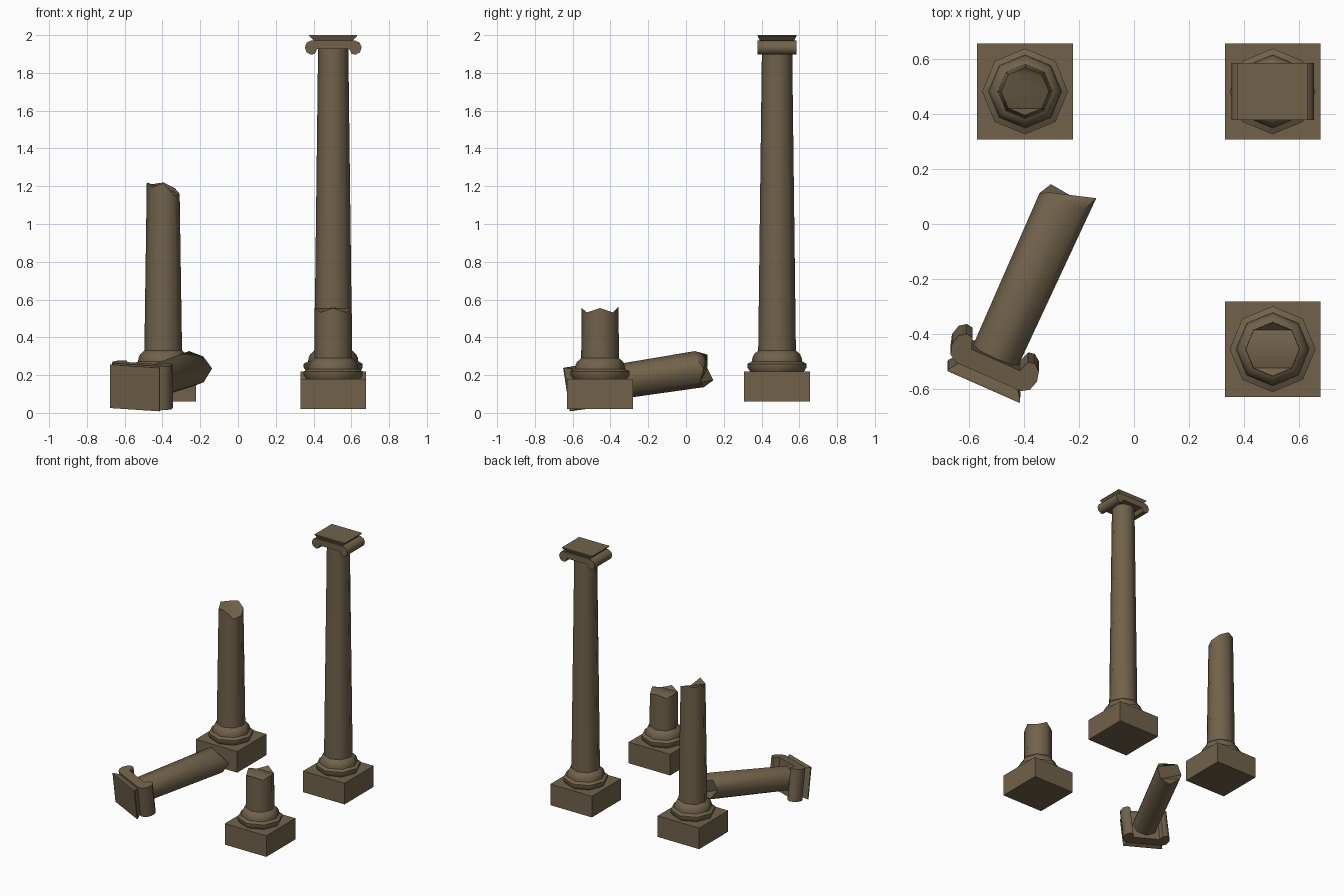
import bpy, bmesh, math
from mathutils import Matrix, Vector

if "Cube" in bpy.data.objects:
    bpy.data.objects.remove(bpy.data.objects["Cube"])

stone = bpy.data.materials.new("weathered stone")
stone.diffuse_color = (0.165, 0.123, 0.07, 1)
stone.use_nodes = True
stone.node_tree.nodes["Principled BSDF"].inputs["Base Color"].default_value = stone.diffuse_color
SIDES = 8


def finish(name, bm, matrix, smooth=True):
    bmesh.ops.recalc_face_normals(bm, faces=bm.faces)
    me = bpy.data.meshes.new(name)
    bm.to_mesh(me)
    bm.free()
    me.transform(matrix)
    me.materials.append(stone)
    ob = bpy.data.objects.new(name, me)
    bpy.context.collection.objects.link(ob)
    if smooth:
        bpy.ops.object.select_all(action='DESELECT')
        ob.select_set(True)
        bpy.context.view_layer.objects.active = ob
        bpy.ops.object.shade_smooth_by_angle(angle=math.radians(50))
    return ob


def loft(bm, rings):
    for a, b in zip(rings, rings[1:]):
        n = len(a)
        for i in range(n):
            bm.faces.new((a[i], a[(i + 1) % n], b[(i + 1) % n], b[i]))


def octagon(bm, r, heights):
    """Ring of eight points, each with its own height."""
    return [bm.verts.new((r * math.cos(i * math.tau / SIDES),
                          r * math.sin(i * math.tau / SIDES), h))
            for i, h in enumerate(heights)]


def shaft(name, r0, z0, r1, tops, matrix):
    """Tapered shaft; an uneven list of top heights makes a broken end."""
    bm = bmesh.new()
    low = octagon(bm, r0, [z0] * SIDES)
    top = octagon(bm, r1, tops)
    loft(bm, [low, top])
    bm.faces.new(low)
    # fracture: a ridge across the middle with a chip on each side
    for ids in ((0, 1, 3), (0, 3, 4), (1, 2, 3), (4, 5, 7), (4, 7, 0), (5, 6, 7)):
        bm.faces.new([top[i] for i in ids])
    return finish(name, bm, matrix)


def plinth_and_base(name, matrix):
    # square plinth
    bm = bmesh.new()
    bmesh.ops.create_cube(bm, size=1, matrix=Matrix.Translation((0, 0, 0.08))
                          @ Matrix.Diagonal((0.348, 0.348, 0.16, 1)))
    finish(name + "_plinth", bm, matrix, False)
    # moulded ring
    bm = bmesh.new()
    profile = [(.140, .155), (.156, .18), (.156, .20), (.133, .213),
               (.130, .232), (.122, .25), (.098, .272)]
    rings = [octagon(bm, r, [z] * SIDES) for r, z in profile]
    loft(bm, rings)
    bm.faces.new(rings[0])
    bm.faces.new(rings[-1])
    finish(name + "_base_moulding", bm, matrix)


def capital(name, matrix):
    """Capital hanging below its top face at local z = 0."""
    # tapered top slab
    bm = bmesh.new()
    rings = [[bm.verts.new((sx * x, sy * y, z)) for sx, sy in
              ((1, 1), (-1, 1), (-1, -1), (1, -1))]
             for x, y, z in ((.10, .09, -.032), (.127, .103, -.004), (.127, .103, 0))]
    loft(bm, rings)
    bm.faces.new(rings[0])
    bm.faces.new(rings[-1])
    finish(name + "_slab", bm, matrix, False)
    # scroll band: mirrored outline, extruded front to back
    half = [(.115, -.028), (.14, -.04), (.15, -.065), (.142, -.09),
            (.12, -.103), (.098, -.1), (.085, -.073)]
    outline = half + [(-x, z) for x, z in reversed(half)]
    bm = bmesh.new()
    rings = [[bm.verts.new((x, y, z)) for x, z in outline] for y in (-.104, .104)]
    loft(bm, rings)
    bm.faces.new(rings[0])
    bm.faces.new(rings[1])
    finish(name + "_scrolls", bm, matrix)


# standing columns
tall = Matrix.Translation((.504, .482, .06))
broken = Matrix.Translation((-.396, .482, .06))
stub = Matrix.Translation((.504, -.455, .02))
for name, m in (("tall_column", tall), ("broken_column", broken), ("stub_column", stub)):
    plinth_and_base(name, m)

shaft("tall_column_shaft", .1, .25, .08, [1.88] * SIDES, tall)
capital("tall_column_capital", Matrix.Translation((.504, .482, 2.0)))
shaft("broken_column_shaft", .1, .25, .087,
      [1.10, 1.13, 1.16, 1.15, 1.16, 1.135, 1.155, 1.09], broken)
shaft("stub_column_shaft", .1, .25, .098,
      [.535, .512, .543, .512, .535, .512, .535, .512], stub)

# fallen top piece: local z runs along the shaft towards the capital, local y is up
tilt = math.radians(8)
across = Vector((.911, -.412, 0)).normalized()
flat = Vector((across.y, -across.x, 0))
axis = flat * math.cos(tilt) - Vector((0, 0, math.sin(tilt)))
up = axis.cross(across)
fallen = Matrix((across, up, axis)).transposed().to_4x4()
fallen = (Matrix.Translation((-.547, -.575, .132)) @ fallen
          @ Matrix.Rotation(math.radians(-3.5), 4, 'Z'))
capital("fallen_capital", fallen @ Matrix.Diagonal((1.13, 1.13, 1.5, 1)))
shaft("fallen_shaft", .09, -.07, .098,
      [-.785, -.735, -.706, -.745, -.718, -.755, -.725, -.74], fallen)
